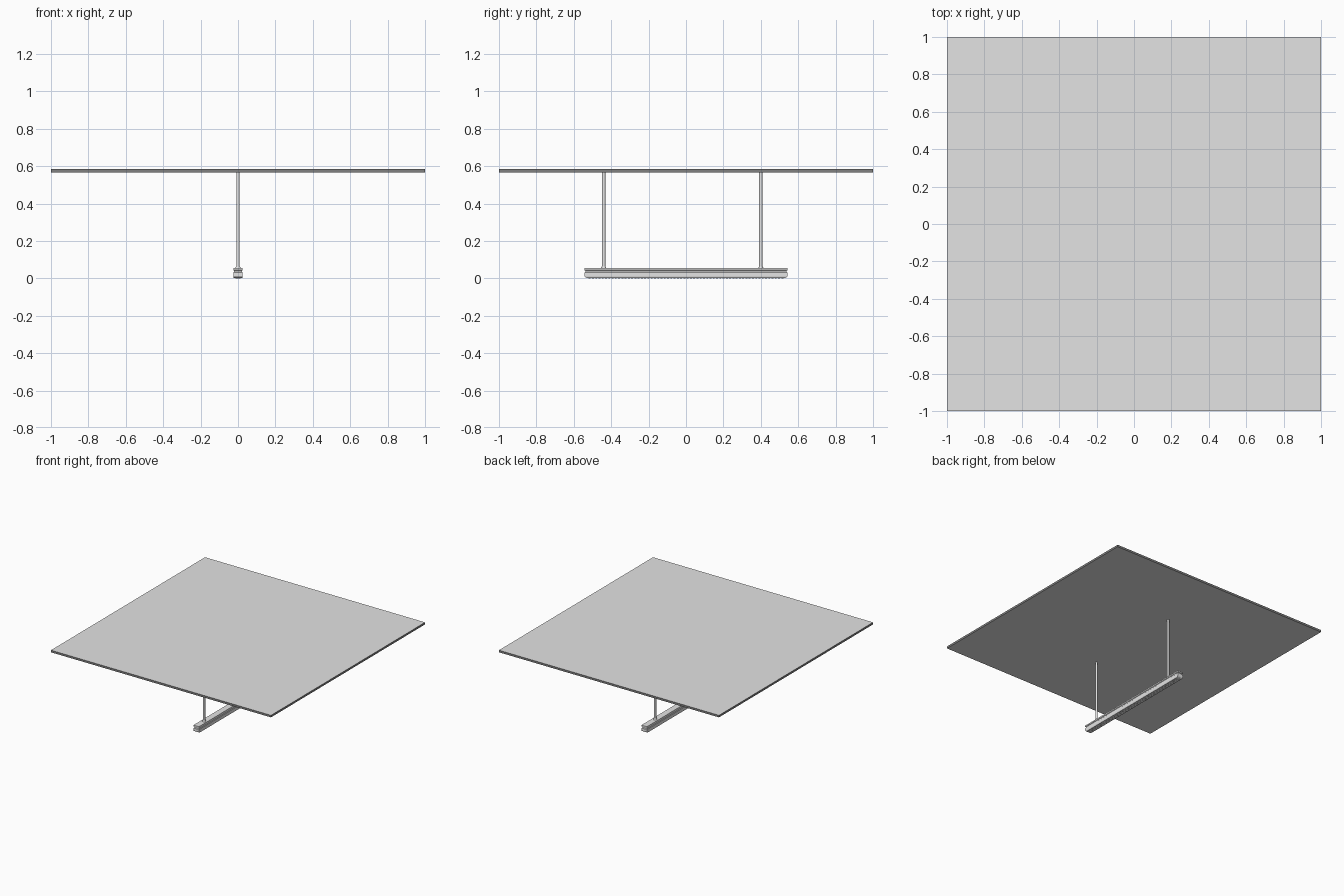
import bpy, bmesh
from mathutils import Matrix

if "Cube" in bpy.data.objects:
    bpy.data.objects.remove(bpy.data.objects["Cube"])


def material(name, v):
    m = bpy.data.materials.new(name)
    m.diffuse_color = (v, v, v, 1)
    m.use_nodes = True
    m.node_tree.nodes["Principled BSDF"].inputs["Base Color"].default_value = m.diffuse_color
    return m


slab_grey = material("slab_grey", 0.77)
edge_grey = material("edge_grey", 0.22)
lamp_grey = material("lamp_grey", 0.78)


def finish(name, bm, mat):
    bmesh.ops.recalc_face_normals(bm, faces=bm.faces)
    me = bpy.data.meshes.new(name)
    bm.to_mesh(me)
    bm.free()
    me.materials.append(mat)
    ob = bpy.data.objects.new(name, me)
    bpy.context.collection.objects.link(ob)
    return ob


def add_box(bm, x, y, z0, z1, yc=0):
    """Box with half sizes x, y between two heights."""
    bmesh.ops.create_cube(bm, size=1, matrix=Matrix.Translation((0, yc, (z0 + z1) / 2))
                          @ Matrix.Diagonal((2 * x, 2 * y, z1 - z0, 1)))


def stack(name, levels, mat):
    """Loft rectangles (half x, half y, z) from bottom to top."""
    bm = bmesh.new()
    rings = [[bm.verts.new((sx * x, sy * y, z)) for sx, sy in ((-1, -1), (1, -1), (1, 1), (-1, 1))]
             for x, y, z in levels]
    for a, b in zip(rings, rings[1:]):
        for i in range(4):
            j = (i + 1) % 4
            bm.faces.new((a[i], a[j], b[j], b[i]))
    bm.faces.new(rings[0])
    bm.faces.new(rings[-1])
    return finish(name, bm, mat)


def cylinder(name, y, z0, z1, r0, r1, sides=24):
    bm = bmesh.new()
    bmesh.ops.create_cone(bm, cap_ends=True, segments=sides, radius1=r0, radius2=r1, depth=z1 - z0,
                          matrix=Matrix.Translation((0, y, (z0 + z1) / 2)))
    for f in bm.faces:
        f.smooth = len(f.verts) == 4
    return finish(name, bm, lamp_grey)


# ceiling slab with darker edges
bm = bmesh.new()
add_box(bm, 1, 1, 0.567, 0.584)
slab = finish("ceiling_panel", bm, slab_grey)
slab.data.materials.append(edge_grey)
for p in slab.data.polygons:
    p.material_index = int(abs(p.normal.z) < 0.5)

# lamp body, grooved all round, with a tapered underside
L = 0.543
stack("lamp_housing", [(0.022, 0.528, 0.001), (0.024, L - 0.004, 0.006), (0.025, L, 0.012),
                       (0.025, L, 0.031), (0.021, L - 0.006, 0.035), (0.021, L - 0.006, 0.041),
                       (0.025, L, 0.044), (0.025, L, 0.055)], lamp_grey)

# row of small diodes under the lamp
bm = bmesh.new()
n = 60
for i in range(n):
    add_box(bm, 0.013, 0.005, 0, 0.002, -0.515 + 1.03 * i / (n - 1))
finish("diodes", bm, lamp_grey)

# hanging rods with collars
for y in (-0.44, 0.40):
    cylinder("hanging_rod", y, 0.053, 0.568, 0.0088, 0.0088)
    cylinder("rod_collar", y, 0.053, 0.064, 0.015, 0.010)
